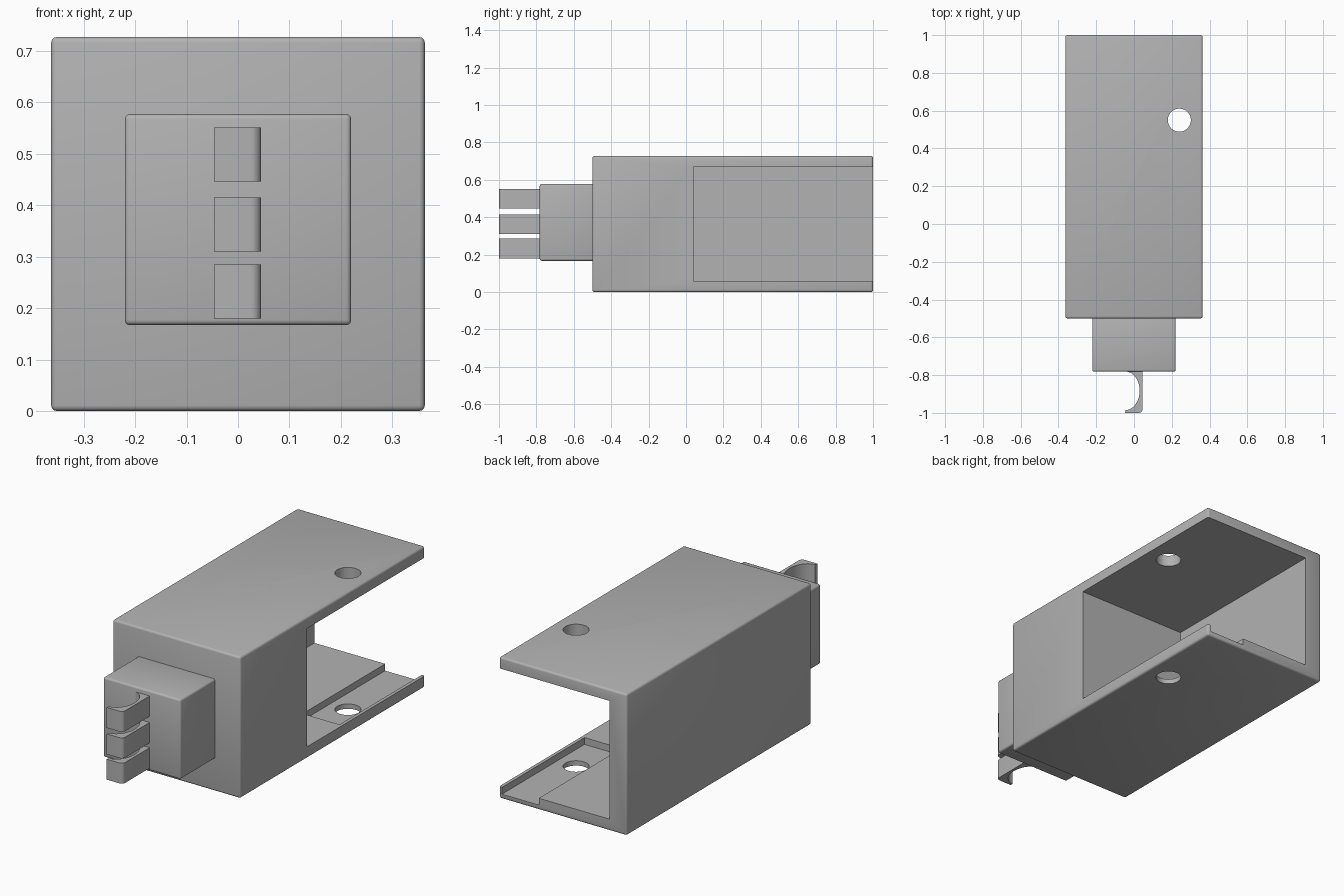
import bpy, bmesh, math
from mathutils import Vector

cube = bpy.data.objects.get("Cube")
if cube:
    bpy.data.objects.remove(cube)

grey = bpy.data.materials.new("plain grey")
grey.use_nodes = True
grey.diffuse_color = (0.45, 0.45, 0.45, 1)
grey.node_tree.nodes["Principled BSDF"].inputs["Base Color"].default_value = (0.45, 0.45, 0.45, 1)


def finish(name, bm):
    bmesh.ops.recalc_face_normals(bm, faces=bm.faces)
    mesh = bpy.data.meshes.new(name)
    bm.to_mesh(mesh)
    bm.free()
    mesh.materials.append(grey)
    obj = bpy.data.objects.new(name, mesh)
    bpy.context.collection.objects.link(obj)
    return obj


def box(name, low, high, bevel=0):
    low, high = Vector(low), Vector(high)
    bm = bmesh.new()
    bmesh.ops.create_cube(bm, size=1)
    bmesh.ops.scale(bm, vec=high - low, verts=bm.verts)
    bmesh.ops.translate(bm, vec=(low + high) / 2, verts=bm.verts)
    if bevel:
        bmesh.ops.bevel(bm, geom=bm.edges[:], offset=bevel, segments=3,
                        profile=0.5, affect='EDGES')
    return finish(name, bm)


def prism(name, outline, z0, z1):
    bm = bmesh.new()
    face = bm.faces.new([bm.verts.new((x, y, z0)) for x, y in outline])
    new = bmesh.ops.extrude_face_region(bm, geom=[face])["geom"]
    bmesh.ops.translate(bm, vec=(0, 0, z1 - z0),
                        verts=[v for v in new if isinstance(v, bmesh.types.BMVert)])
    return finish(name, bm)


def arc(cx, cy, rx, ry, start, end, steps):
    angles = [math.radians(start + (end - start) * i / steps) for i in range(steps + 1)]
    return [(cx + rx * math.cos(a), cy + ry * math.sin(a)) for a in angles]


def cut(target, cutter):
    mod = target.modifiers.new(cutter.name, 'BOOLEAN')
    mod.operation = 'DIFFERENCE'
    mod.solver = 'EXACT'
    mod.object = cutter
    cutter.hide_render = True
    cutter.hide_viewport = True
    cutter.display_type = 'WIRE'


def smooth(obj):
    bpy.ops.object.select_all(action='DESELECT')
    obj.select_set(True)
    bpy.context.view_layer.objects.active = obj
    bpy.ops.object.shade_smooth_by_angle(angle=math.radians(35))


# Housing, opened at the back and on one side
body = box("housing", (-0.363, -0.5, 0), (0.363, 1, 0.727), 0.011)
smooth(body)
cut(body, box("opening_cutter", (-0.265, 0.04, 0.06), (0.5, 1.2, 0.668)))

# Sunken channel in the floor, leaving a thin lip along the open side
cut(body, box("channel_cutter", (0.137, 0.33, 0.025), (0.346, 1.2, 0.1)))

# Hole through both plates
cut(body, prism("hole_cutter", arc(0.24, 0.55, 0.061, 0.061, 0, 352.5, 47), -0.1, 0.9))

# Neck block
smooth(box("neck", (-0.22, -0.782, 0.167), (0.22, -0.49, 0.577), 0.01))

# Three hooked contacts sharing one profile
hook = [(-0.047, -1.0)]
hook += arc(0.025, -0.98, 0.02, 0.02, -90, 0, 6)
hook += [(0.045, -0.775), (-0.04, -0.775)]
hook += arc(-0.045, -0.883, 0.075, 0.102, 88, -90, 20)
for name, z0, z1 in (("lower", 0.18, 0.285), ("middle", 0.31, 0.415), ("upper", 0.446, 0.551)):
    smooth(prism(name + "_contact", hook, z0, z1))
